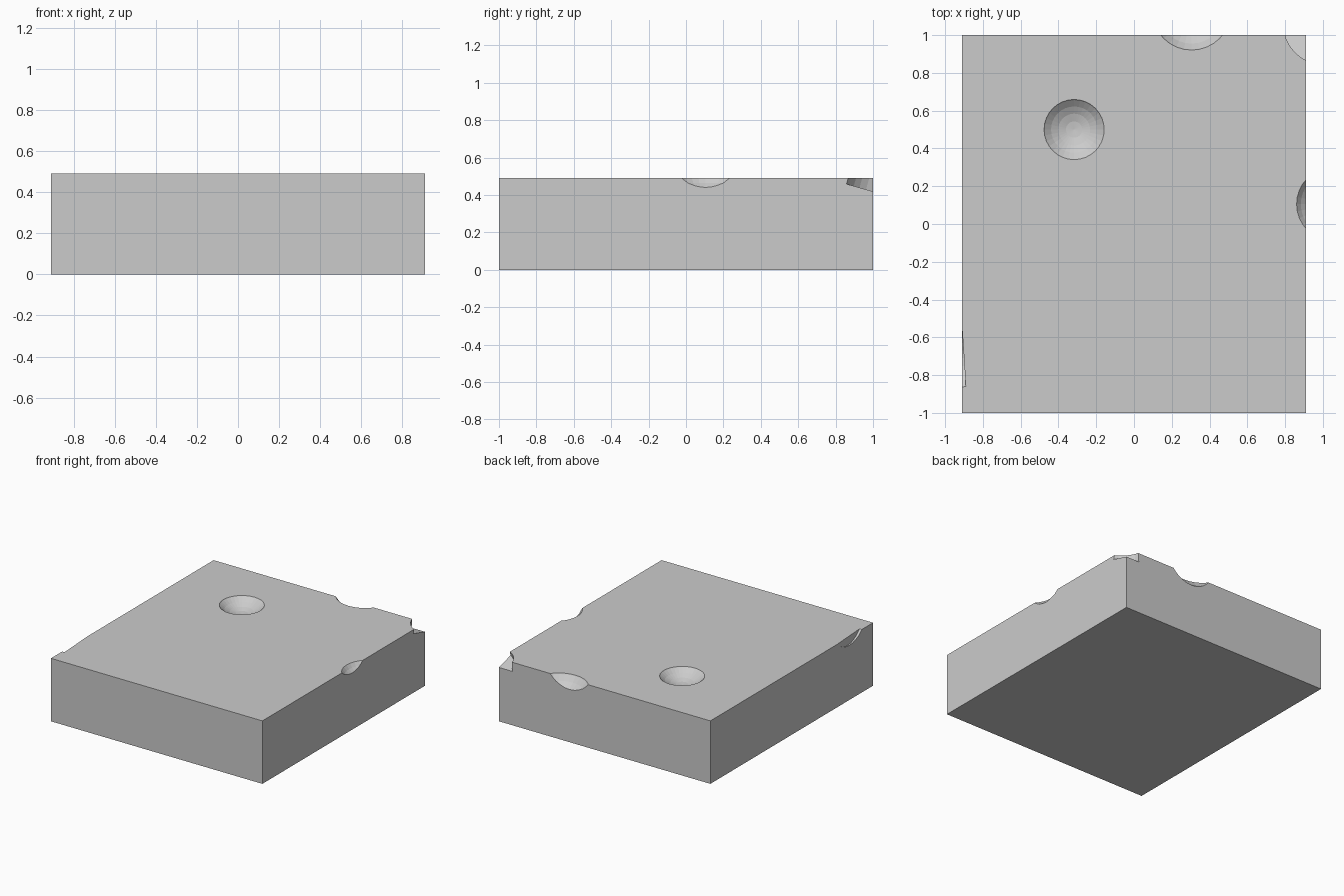
import bpy
from math import radians
from mathutils import Matrix, Vector

if "Cube" in bpy.data.objects:
    bpy.data.objects.remove(bpy.data.objects["Cube"])

W, D, H = 0.91, 1.0, 0.49

# Main block
bpy.ops.mesh.primitive_cube_add(size=2, location=(0, 0, H / 2))
block = bpy.context.object
block.name = "stone_block"
block.data.transform(Matrix.Diagonal((W, D, H / 2, 1)))


def carve(cutter, name):
    """Subtract a hidden cutter from the block, then remove it."""
    cutter.name = name
    cutter.hide_render = True
    mod = block.modifiers.new(name, 'BOOLEAN')
    mod.operation = 'DIFFERENCE'
    mod.solver = 'EXACT'
    mod.object = cutter
    bpy.context.view_layer.objects.active = block
    bpy.ops.object.modifier_apply(modifier=name)
    bpy.data.objects.remove(cutter, do_unlink=True)


# Round dents in the top and its edges
for name, radius, centre in (
    ("top_dent", 0.22, (-0.317, 0.50, 0.641)),
    ("right_dent", 0.242, (1.054, 0.105, 0.634)),
    ("back_dent", 0.247, (0.305, 1.13, 0.62)),
):
    bpy.ops.mesh.primitive_uv_sphere_add(segments=32, ring_count=16,
                                         radius=radius, location=centre)
    carve(bpy.context.object, name)


# Disc-shaped chips: flat end face centred at a point, body along an axis
def chip(name, face_centre, axis, radius=0.21, length=0.5):
    axis = Vector(axis).normalized()
    bpy.ops.mesh.primitive_cylinder_add(
        vertices=32, radius=radius, depth=length,
        location=Vector(face_centre) + axis * length / 2)
    cutter = bpy.context.object
    cutter.rotation_mode = 'QUATERNION'
    cutter.rotation_quaternion = axis.to_track_quat('Z', 'Y')
    bpy.context.view_layer.update()
    carve(cutter, name)


chip("corner_chip", (1.0, 1.04, 0.408), (0, 0.28, 1))
chip("left_chip", (-0.90, -0.71, 0.635), (-1, -0.064, 0))
